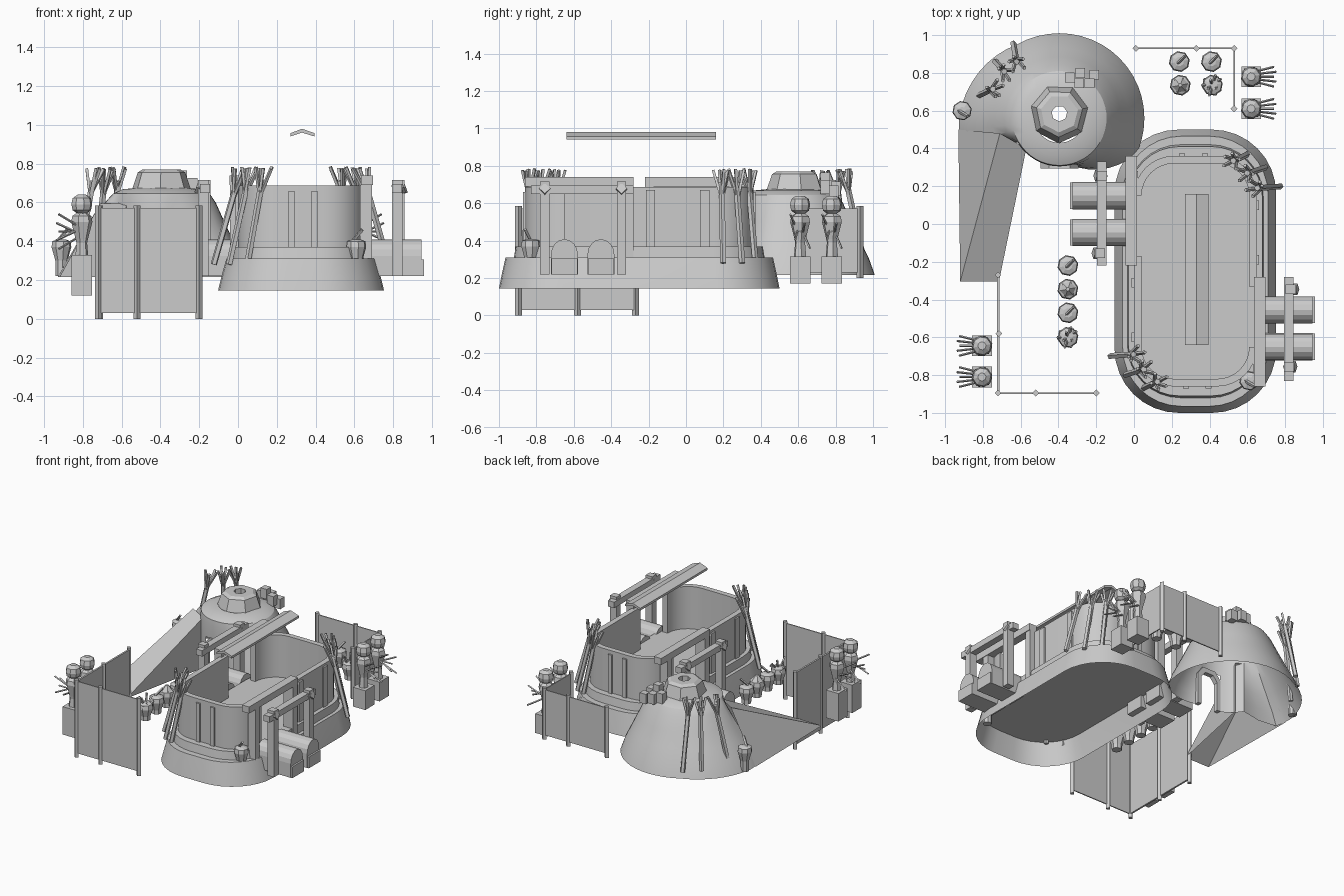
import bpy, bmesh, math, random
from mathutils import Vector, Matrix

if "Cube" in bpy.data.objects:
    bpy.data.objects.remove(bpy.data.objects["Cube"])

random.seed(4)
C = Vector((0.325, -0.25, 0))                      # hut centre, also the twin-rotation centre
TURN = Matrix.Translation(C) @ Matrix.Rotation(math.pi, 4, 'Z') @ Matrix.Translation(-C)


def mesh(name, verts, faces, smooth=False):
    me = bpy.data.meshes.new(name)
    me.from_pydata([tuple(v) for v in verts], [], faces)
    bm = bmesh.new()
    bm.from_mesh(me)
    bmesh.ops.recalc_face_normals(bm, faces=bm.faces)
    bm.to_mesh(me)
    bm.free()
    ob = bpy.data.objects.new(name, me)
    bpy.context.collection.objects.link(ob)
    if smooth:
        bpy.context.view_layer.objects.active = ob
        ob.select_set(True)
        bpy.ops.object.shade_smooth_by_angle(angle=math.radians(30))
        ob.select_set(False)
    return ob


def twin(ob, dx=0):
    """Copy turned half way round the hut centre."""
    o = ob.copy()
    o.matrix_basis = Matrix.Translation((dx, 0, 0)) @ TURN @ ob.matrix_basis
    bpy.context.collection.objects.link(o)


def loft(name, rings, smooth=False, bottom=True, top=True):
    n = len(rings[0])
    faces = [(k*n+i, k*n+(i+1) % n, k*n+n+(i+1) % n, k*n+n+i)
             for k in range(len(rings)-1) for i in range(n)]
    if bottom:
        faces.append(tuple(range(n)))
    if top:
        faces.append(tuple(range((len(rings)-1)*n, len(rings)*n)))
    return mesh(name, [p for r in rings for p in r], faces, smooth)


def box(name, x0, x1, y0, y1, z0, z1):
    return loft(name, [[(x0, y0, z), (x1, y0, z), (x1, y1, z), (x0, y1, z)] for z in (z0, z1)])


def stick(name, a, b, r, n=4):
    a, b = Vector(a), Vector(b)
    q = (b-a).to_track_quat('Z', 'Y')
    return loft(name, [[p + q @ Vector((r*math.cos(i*2*math.pi/n), r*math.sin(i*2*math.pi/n), 0))
                        for i in range(n)] for p in (a, b)])


def lathe(name, x, y, prof, n=8, caps=True):
    return loft(name, [[(x+r*math.cos(2*math.pi*i/n+.2), y+r*math.sin(2*math.pi*i/n+.2), z)
                        for i in range(n)] for r, z in prof], False, caps, caps)


def corner(sx, sy, w, h, r, a0, n=8):
    return [(C.x+sx*(w-r)+r*math.cos(math.radians(a0+90*i/n)),
             C.y+sy*(h-r)+r*math.sin(math.radians(a0+90*i/n))) for i in range(n+1)]


def rrect(w, h, r, z):
    pts = corner(1, 1, w, h, r, 0)+corner(-1, 1, w, h, r, 90)+corner(-1, -1, w, h, r, 180)+corner(1, -1, w, h, r, 270)
    return [(x, y, z) for x, y in pts]


# long hut: open-bottomed flared plinth and floor step
loft("hut_plinth", [rrect(.428, .75, .34, .145), rrect(.41, .735, .33, .22), rrect(.385, .715, .31, .31)],
     True, bottom=False)
loft("hut_step", [rrect(.36, .67, .28, .31), rrect(.355, .66, .27, .37)], True, bottom=False)


# hut wall: two hooked halves leaving a doorway on either long side
def half(w, h, r):
    return [(C.x+w, C.y-.08)] + corner(1, 1, w, h, r, 0) + corner(-1, 1, w, h, r, 90)


wall = loft("hut_wall", [[(*o, .37), (*o, .688), (*i, .688), (*i, .37)]
                         for o, i in zip(half(.325, .61, .21), half(.285, .57, .17))], True)
twin(wall)
for x in (.275, .395):
    twin(box("wall_pilaster", x-.016, x+.016, -.872, -.85, .37, .66))
    box("wall_pilaster", x-.016, x+.016, -.872, -.85, .37, .66)
for y in (-.19, .10):
    twin(box("wall_pilaster", .64, .662, y-.025, y+.025, .37, .67))
    box("wall_pilaster", .64, .662, y-.025, y+.025, .37, .67)

# floating ridge board
loft("roof_ridge", [[(.27, y, .94), (.33, y, .96), (.395, y, .94), (.395, y, .957), (.33, y, .98), (.27, y, .957)]
                    for y in (-.64, .16)])

# door headers, gate frames and arched steps (each with its twin)
parts = [box("door_header", .635, .695, -.86, -.28, .69, .74),
         box("door_jamb", .63, .69, -.33, -.28, .31, .69),
         box("door_jamb", .63, .69, -.78, -.73, .31, .69),
         box("gate_beam", .795, .845, -.83, -.28, .65, .695)]
for x, y in ((.83, -.345), (.82, -.755)):
    parts.append(box("gate_post", x-.027, x+.027, y-.025, y+.025, .22, .715))
    parts.append(stick("gate_knot", (x-.02, y, .66), (x+.035, y, .68), .03))
for p in parts:
    twin(p)
for y in (-.455, -.65):
    arch = [(y-.072, .22), (y+.072, .22), (y+.072, .31)] + \
           [(y+.072*math.cos(a*math.pi/8), .325+.083*math.sin(a*math.pi/8)) for a in range(0, 9)]
    twin(loft("arched_step", [[(x, b, z) for b, z in arch] for x in (.66, .945)]), -.03)
    twin(box("step_base", .66, .958, y-.07, y+.07, .22, .305), -.03)


# leaning torch poles with splayed twigs
def torch(a, b):
    a, b = Vector(a), Vector(b)
    d = b-a
    out = [stick("torch_pole", a, a+d*.88, .017, 5)]
    for i in range(5):
        t = i*2*math.pi/5+random.random()
        s = a + d*(.68+.08*random.random())
        e = b + Vector((.045*math.cos(t), .045*math.sin(t), .015*random.random()))
        out.append(stick("torch_twig", s, e, .010, 4))
    return out


for a, b in (((-.125, -.70, .28), (.015, -.69, .77)), ((-.045, -.80, .28), (.065, -.765, .77)),
             ((.05, -.87, .29), (.135, -.83, .77))):
    for p in torch(a, b):
        twin(p)
for a, b in (((-.83, .675, .27), (-.735, .72, .77)), ((-.735, .86, .27), (-.68, .80, .77)),
             ((-.64, .955, .27), (-.62, .845, .77))):
    torch(a, b)

# round dome: skirt flares at back, vanishes at the front, swells into the ramp on the left
DX, DY = -.395, .56
flare = [(-75, 0), (-25, 1), (120, 1), (180, 1.42), (198, 1.45), (208, 0), (285, 0)]


def k_at(a):
    for (a0, k0), (a1, k1) in zip(flare, flare[1:]):
        if a0 <= a <= a1:
            return k0+(k1-k0)*(a-a0)/(a1-a0)


angs = [-75+7.5*i for i in range(48)]
prof = [(.45, .215), (.42, .30), (.372, .40), (.325, .50), (.28, .60), (.25, .645), (.20, .668), (.13, .675)]
N = len(angs)
dv, df = [], []
for r, z in prof:
    for a in angs:
        rr = .255+(r-.255)*k_at(a) if r > .255 else r
        dv.append((DX+rr*math.cos(math.radians(a)), DY+rr*math.sin(math.radians(a)), z))
for j in range(len(prof)-1):
    for i in range(N):
        if j < 3 and 247 <= angs[i] < 284:         # doorway
            continue
        df.append((j*N+i, j*N+(i+1) % N, j*N+N+(i+1) % N, j*N+N+i))
mesh("dome", dv, df, True)

# arched doorway frame
door = [(.10, .215), (.10, .45), (.055, .51), (-.055, .51), (-.10, .45), (-.10, .215)]
inn = [(.07, .215), (.07, .43), (.035, .475), (-.035, .475), (-.07, .43), (-.07, .215)]
loft("door_frame", [[(DX+u, y, z) for (u, z), y in ((o, .295), (o, .33), (i, .33), (i, .295))]
                    for o, i in zip(door, inn)])

# ramp wedge
mesh("dome_ramp", [(-.93, .5, .215), (-.71, .48, .595), (-.57, .40, .595), (-.57, .40, .215),
                   (-.92, -.305, .215), (-.715, -.305, .215)],
     [(0, 1, 4), (1, 2, 5, 4), (2, 3, 5)])

# faceted cap with smoke hole
lathe("dome_cap", DX, .585, [(.158, .66), (.125, .755), (.10, .77), (.042, .77), (.042, .69)], 7, caps=False)
for x, y, z in ((-.34, .775, .65), (-.285, .80, .64), (-.235, .745, .65), (-.29, .745, .69), (-.21, .79, .62)):
    s = .026
    box("roof_block", x-s, x+s, y-s, y+s, z, z+.075)


# fences of posts and thin panels
def fence(pts, z0):
    for x, y in pts:
        stick("fence_post", (x, y, z0), (x, y, .585), .018)
    for (xa, ya), (xb, yb) in zip(pts, pts[1:]):
        t = .004
        box("fence_panel", min(xa, xb)-t, max(xa, xb)+t, min(ya, yb)-t, max(ya, yb)+t, z0+.03, .572)


fence([(-.72, -.27), (-.715, -.58), (-.72, -.895), (-.52, -.895), (-.2, -.895)], 0)
fence([(.01, .93), (.33, .93), (.53, .93), (.53, .61)], .20)


# guardian figures on blocks holding a spray of sticks
def figure(x, y, side, z0):
    box("figure_block", x-.052, x+.052, y-.055, y+.055, z0, .33 if side < 0 else .315)
    lathe("figure_body", x, y, [(.035, .31), (.028, .39), (.032, .41), (.056, .50), (.05, .53), (.02, .55)], 6)
    lathe("figure_head", x, y, [(.02, .54), (.048, .56), (.055, .59), (.048, .622), (.022, .64)], 8)
    for i in range(5):
        f = i-2
        stick("figure_stick", (x+side*.01, y+f*.012, .45-.012*f),
              (x+side*(.12+.012*(i % 2)), y+f*.026, .45+.045*(f if i % 2 else -f)), .006)


for y in (-.81, -.645):
    figure(-.805, y, -1, .12)
for y in (.61, .78):
    figure(.62, y, 1, .17)


# pots: lidded, bowl, jar and spiky plant
def pot(x, y, kind):
    lathe("pot", x, y, [(.035, .27), (.036, .30), (.056, .36), (.05, .39), (.025, .40)], 8)
    if kind in (0, 2):
        stick("pot_handle", (x-.02, y-.02, .38), (x+.03, y+.03, .45), .008)
    if kind == 3:
        for i in range(10):
            t = i*.63
            e = .03 if i % 3 == 0 else .056
            stick("plant_spike", (x, y, .36), (x+e*math.cos(t), y+e*math.sin(t), .38+.025*(i % 4)), .008)
    if kind == 1:
        lathe("pot_lid", x, y, [(.045, .39), (.01, .43)], 6)


for i, y in enumerate((-.22, -.345, -.47, -.60)):
    pot(-.35, y, i)
for i, (x, y) in enumerate(((.24, .86), (.245, .735), (.41, .86), (.415, .735))):
    pot(x, y, i)
for x, y in ((.61, -.83), (-.91, .60)):
    lathe("lantern", x, y, [(.03, .22), (.032, .30), (.052, .37), (.048, .40), (.02, .41)], 8)
    stick("lantern_wick", (x-.02, y, .40), (x+.03, y-.03, .46), .01)
